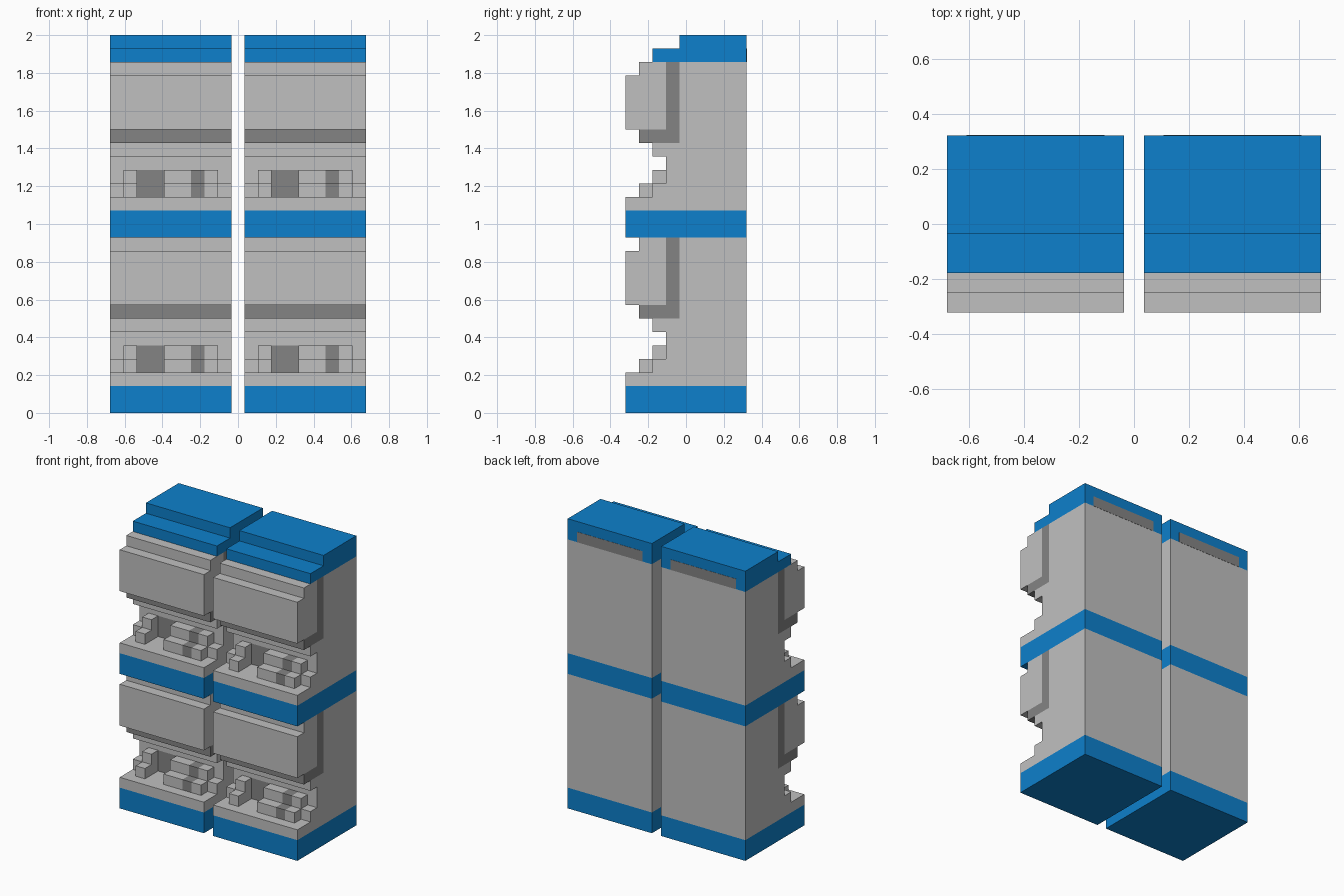
import bpy, bmesh
from mathutils import Matrix, Vector

if "Cube" in bpy.data.objects:
    bpy.data.objects.remove(bpy.data.objects["Cube"])

U = 2 / 28  # one block unit


def material(name, rgb):
    m = bpy.data.materials.new(name)
    m.diffuse_color = (*rgb, 1)
    m.use_nodes = True
    m.node_tree.nodes["Principled BSDF"].inputs["Base Color"].default_value = m.diffuse_color
    return m


GREY = material("light grey", (0.527, 0.527, 0.527))
DARK = material("dark grey", (0.231, 0.231, 0.231))
BLUE = material("blue", (0.004, 0.216, 0.604))


def part(name, mat, boxes, ox, oz):
    """One object from boxes given as (x0, x1, y0, y1, z0, z1) in block units."""
    bm = bmesh.new()
    for x0, x1, y0, y1, z0, z1 in boxes:
        size = Vector((x1 - x0, y1 - y0, z1 - z0)) * U
        mid = Vector((x0 + x1, y0 + y1, z0 + z1)) * U / 2
        bmesh.ops.create_cube(bm, matrix=Matrix.Translation(mid) @ Matrix.Diagonal((*size, 1)))
    mesh = bpy.data.meshes.new(name)
    bm.to_mesh(mesh)
    bm.free()
    mesh.materials.append(mat)
    ob = bpy.data.objects.new(name, mesh)
    ob.location = (ox * U, 0, oz * U)
    bpy.context.collection.objects.link(ob)


def stair(x0, x1):
    """Two steps of a control block, rising towards the back."""
    return [(x0, x1, -3.5, -1.5, 3, 4), (x0, x1, -2.5, -1.5, 4, 5)]


def low_stair(x0, x1):
    """Margin step beside the control blocks, set one unit back."""
    return [(x0, x1, -2.5, -1.5, 3, 4)]


L, R = -4.5, 4.5  # cabinet sides

for cx in (-5, 5):
    for cz in (0, 13):
        # blue band under each tier
        part("blue_band", BLUE, [(L, R, -4.5, 4.5, 0, 2)], cx, cz)
        # main body and front ledge
        part("body", GREY, [(L, R, -0.5, 4.5, 2, 13),
                            (L, R, -4.5, -0.5, 2, 3)], cx, cz)
        # wall behind the controls, dark in the gap between blocks
        part("control_wall", GREY, [(L, -2.5, -1.5, -0.5, 3, 5),
                                    (-0.5, R, -1.5, -0.5, 3, 5),
                                    (L, R, -1.5, -0.5, 5, 6),
                                    (L, R, -2.5, -0.5, 6, 7)], cx, cz)
        part("control_gap", DARK, [(-2.5, -0.5, -1.5, -0.5, 3, 5)], cx, cz)
        # stepped control blocks
        part("control_blocks", GREY,
             low_stair(L, -3.5) + stair(-3.5, -2.5) + stair(-0.5, 1.5)
             + stair(2.5, 3.5) + low_stair(3.5, R), cx, cz)
        part("dark_control_block", DARK, stair(1.5, 2.5), cx, cz)
        # dark surround and projecting front panel
        part("panel_surround", DARK, [(L, R, -1.5, -0.5, 7, 13),
                                      (L, R, -3.5, -1.5, 7, 8)], cx, cz)
        part("front_panel", GREY, [(L, R, -4.5, -1.5, 8, 12),
                                   (L, R, -3.5, -1.5, 12, 13)], cx, cz)
    # stepped blue roof with a dark vent plate at the back
    part("roof", BLUE, [(L, R, -2.5, 4.5, 26, 27), (L, R, -0.5, 4.5, 27, 28)], cx, 0)
    part("rear_vent", DARK, [(-3.5, 3.5, 4.48, 4.52, 26, 27)], cx, 0)
